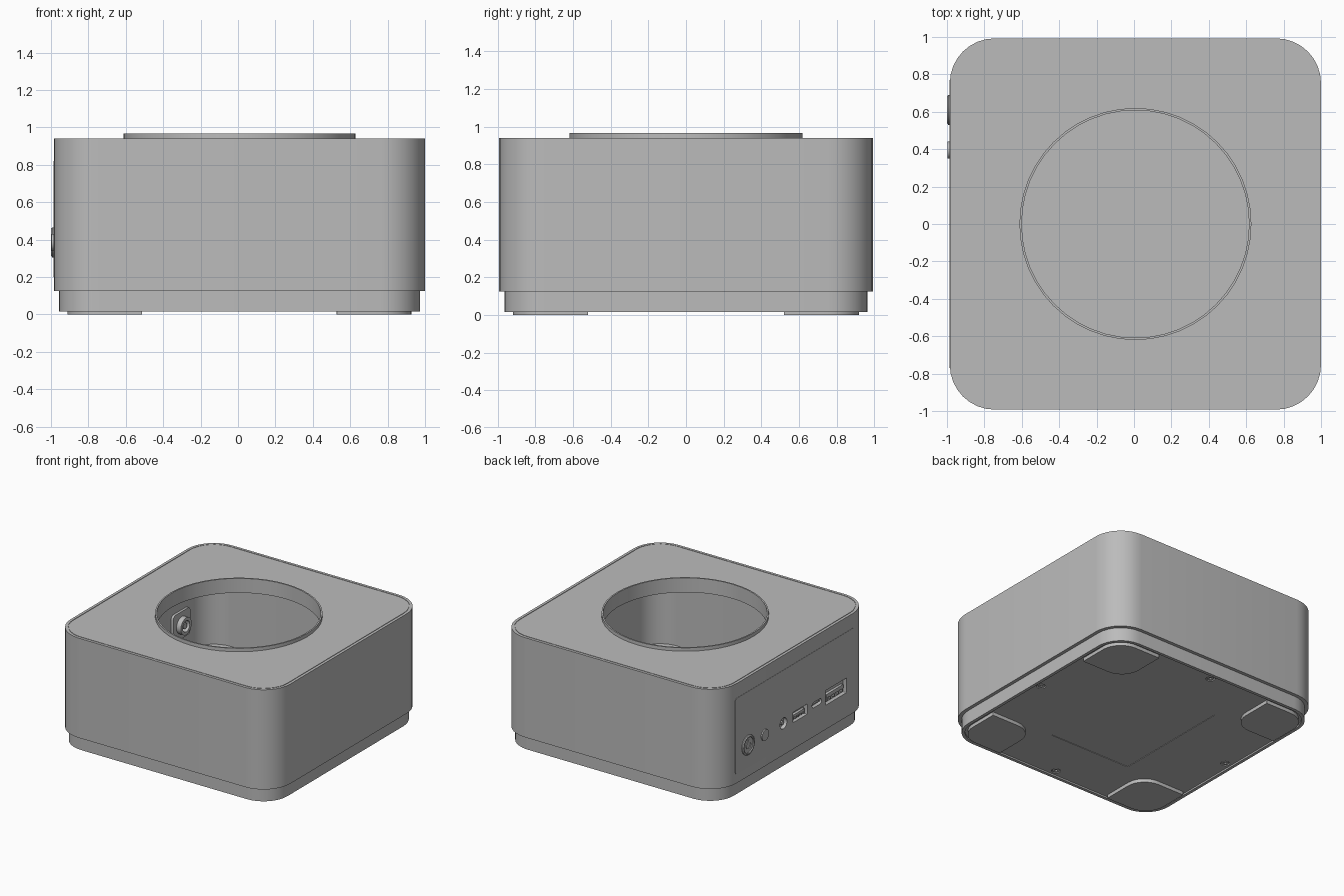
import bpy, math
from mathutils import Matrix

if "Cube" in bpy.data.objects:
    bpy.data.objects.remove(bpy.data.objects["Cube"])

CX = 0.0075            # case centre; the power button fills the gap on -x
HALF = 0.9925
SIDE = CX - HALF       # outer plane of the port side
WALL = 0.03
PORT_Z = 0.385

grey = bpy.data.materials.new("plain grey")
grey.use_nodes = True
grey.diffuse_color = (0.5, 0.5, 0.5, 1)
grey.node_tree.nodes["Principled BSDF"].inputs["Base Color"].default_value = (0.5, 0.5, 0.5, 1)


def outline(hx, hy, radii, seg=8):
    """Rounded rectangle, corner radii in order ++, -+, --, +-."""
    pts = []
    for i, (sx, sy) in enumerate([(1, 1), (-1, 1), (-1, -1), (1, -1)]):
        r = radii[i]
        for k in range(seg + 1):
            a = math.pi / 2 * (i + k / seg)
            pts.append((sx * (hx - r) + r * math.cos(a), sy * (hy - r) + r * math.sin(a)))
    return pts


def prism(name, pts, z0, z1, centre=(0, 0)):
    """Extrude an outline upwards."""
    n = len(pts)
    verts = [(x + centre[0], y + centre[1], z) for z in (z0, z1) for x, y in pts]
    faces = [list(range(n))[::-1], list(range(n, 2 * n))]
    faces += [(i, (i + 1) % n, (i + 1) % n + n, i + n) for i in range(n)]
    return finish(name, verts, faces)


def finish(name, verts, faces):
    mesh = bpy.data.meshes.new(name)
    mesh.from_pydata(verts, [], faces)
    mesh.materials.append(grey)
    ob = bpy.data.objects.new(name, mesh)
    bpy.context.collection.objects.link(ob)
    return ob


def slab(name, half, radius, z0, z1):
    return prism(name, outline(half, half, [radius] * 4), z0, z1, (CX, 0))


def circle(r, seg=48):
    return [(r * math.cos(2 * math.pi * i / seg), r * math.sin(2 * math.pi * i / seg)) for i in range(seg)]


def lathe(name, profile, seg=48):
    """Spin a closed (radius, z) profile around z."""
    n = len(profile)
    verts = [(r * x, r * y, z) for x, y in circle(1, seg) for r, z in profile]
    faces = [(i * n + j, (i + 1) % seg * n + j, (i + 1) % seg * n + (j + 1) % n, i * n + (j + 1) % n)
             for i in range(seg) for j in range(n)]
    return finish(name, verts, faces)


def to_side(ob, y, z=PORT_Z):
    """Turn a part so its own z points out of the port side, local y up."""
    ob.data.transform(Matrix.Translation((SIDE, y, z)) @
                      Matrix(((0, 0, -1, 0), (-1, 0, 0, 0), (0, 1, 0, 0), (0, 0, 0, 1))))
    return ob


def cut(target, cutter, keep=False):
    cutter.hide_render = True
    m = target.modifiers.new("cut", 'BOOLEAN')
    m.operation, m.solver, m.object = 'DIFFERENCE', 'EXACT', cutter
    bpy.context.view_layer.objects.active = target
    bpy.ops.object.modifier_apply(modifier=m.name)
    if not keep:
        bpy.data.objects.remove(cutter)


# Hollow case with a round opening in the top
case = slab("case", HALF, 0.24, 0.125, 0.94)
cut(case, slab("cavity_cutter", HALF - WALL, 0.21, 0.1, 0.9))
cut(case, prism("opening_cutter", circle(0.615), 0.8, 1.1, (CX, 0)))

# Fine seam around the top panel
seam = slab("seam_cutter", HALF - 0.022, 0.218, 0.936, 0.95)
cut(seam, slab("seam_core", HALF - 0.027, 0.213, 0.9, 1))
cut(case, seam)

# Collar standing in the opening
collar = lathe("opening_collar", [(0.62, 0.85), (0.62, 0.968), (0.608, 0.968), (0.608, 0.85)])
collar.location.x = CX

# Base with a recessed underside and a shallow rectangular label field
base = slab("base", 0.965, 0.215, 0.015, 0.127)
cut(base, slab("underside_cutter", 0.94, 0.19, -0.1, 0.028))
cut(base, prism("label_cutter", outline(0.37, 0.505, [0.01] * 4, 2), -0.1, 0.032, (CX, 0)))

# Corner feet: outer corner follows the base, inner corner is rounded
corners = [(1, 1), (-1, 1), (-1, -1), (1, -1)]
for i, (sx, sy) in enumerate(corners):
    radii = [0.005] * 4
    radii[i] = 0.17
    radii[(i + 2) % 4] = 0.16
    prism(f"foot_{i + 1}", outline(0.2, 0.2, radii), 0, 0.04, (CX + sx * 0.72, sy * 0.72))

# Screws in the middle of each underside edge
for i, (dx, dy) in enumerate([(1, 0), (0, 1), (-1, 0), (0, -1)]):
    pos = (CX + dx * 0.89, dy * 0.89)
    cut(base, prism("screw_cutter", circle(0.034, 20), 0, 0.05, pos))
    screw = prism(f"screw_{i + 1}", circle(0.026, 20), 0.03, 0.06, pos)
    cut(screw, prism("socket_cutter", circle(0.012, 6), 0, 0.042, pos))

# Port panel on the -x side
panel = to_side(prism("port_panel", outline(0.77, 0.31, [0.02] * 4, 3), -0.01, 0.002), 0, 0.51)

# Ports: name, y, half width, half height, corner radius
ports = [("audio_jack", 0.15, 0.045, 0.045, 0.045),
         ("wide_port", -0.065, 0.092, 0.042, 0.006),
         ("small_port", -0.28, 0.06, 0.022, 0.021),
         ("tall_port", -0.53, 0.135, 0.06, 0.006)]
for name, y, w, h, r in ports:
    hole = to_side(prism("port_cutter", outline(w, h, [r] * 4, 6), -0.06, 0.05), y)
    cut(panel, hole, keep=True)
    cut(case, hole)
    to_side(prism(name + "_housing", outline(w + 0.015, h + 0.015, [0.01] * 4, 2), -0.12, -WALL), y)
    if name == "audio_jack":
        to_side(prism(name + "_pin", circle(0.016, 16), -0.04, -0.006), y)
    else:
        to_side(prism(name + "_tongue", outline(w * 0.8, h * 0.25, [0.002] * 4, 2), -0.04, -0.008), y)

# Contact teeth in the two larger ports
for name, y, w, h in [("wide", -0.065, 0.07, 0.042), ("tall", -0.53, 0.1, 0.06)]:
    for k in range(5):
        tooth = prism(f"{name}_contact_{k + 1}", outline(0.006, h * 0.3, [0.001] * 4, 1), -0.04, -0.012)
        to_side(tooth, y + w * (k - 2) / 2, PORT_Z - h * 0.45)

# Power button with a raised rim, and its mount inside the case
to_side(lathe("power_button_rim", [(0.08, -0.01), (0.08, 0.008), (0.072, 0.0145), (0.062, 0.0145), (0.062, -0.01)], 32), 0.61)
to_side(prism("power_button", circle(0.06, 32), -0.01, 0.007), 0.61)
to_side(lathe("power_symbol", [(0.032, 0), (0.032, 0.012), (0.024, 0.012), (0.024, 0)], 24), 0.61)
to_side(prism("power_symbol_bar", outline(0.004, 0.014, [0.001] * 4, 1), 0, 0.012), 0.61, PORT_Z + 0.03)
to_side(prism("button_bracket", outline(0.11, 0.11, [0.03] * 4, 4), -0.05, -WALL), 0.61)
to_side(lathe("button_mount", [(0.07, -0.09), (0.07, -0.04), (0.045, -0.04), (0.045, -0.09)], 32), 0.61)
to_side(prism("button_switch", circle(0.025, 20), -0.08, -0.04), 0.61)

# Small second button
to_side(prism("small_button", circle(0.045, 24), -0.01, 0.012), 0.395)

# Consistent outward normals and smooth rounded edges
for ob in list(bpy.context.scene.objects):
    if ob.type != 'MESH':
        continue
    bpy.ops.object.select_all(action='DESELECT')
    ob.select_set(True)
    bpy.context.view_layer.objects.active = ob
    bpy.ops.object.mode_set(mode='EDIT')
    bpy.ops.mesh.select_all(action='SELECT')
    bpy.ops.mesh.normals_make_consistent(inside=False)
    bpy.ops.object.mode_set(mode='OBJECT')
    bpy.ops.object.shade_smooth_by_angle(angle=math.radians(30))
